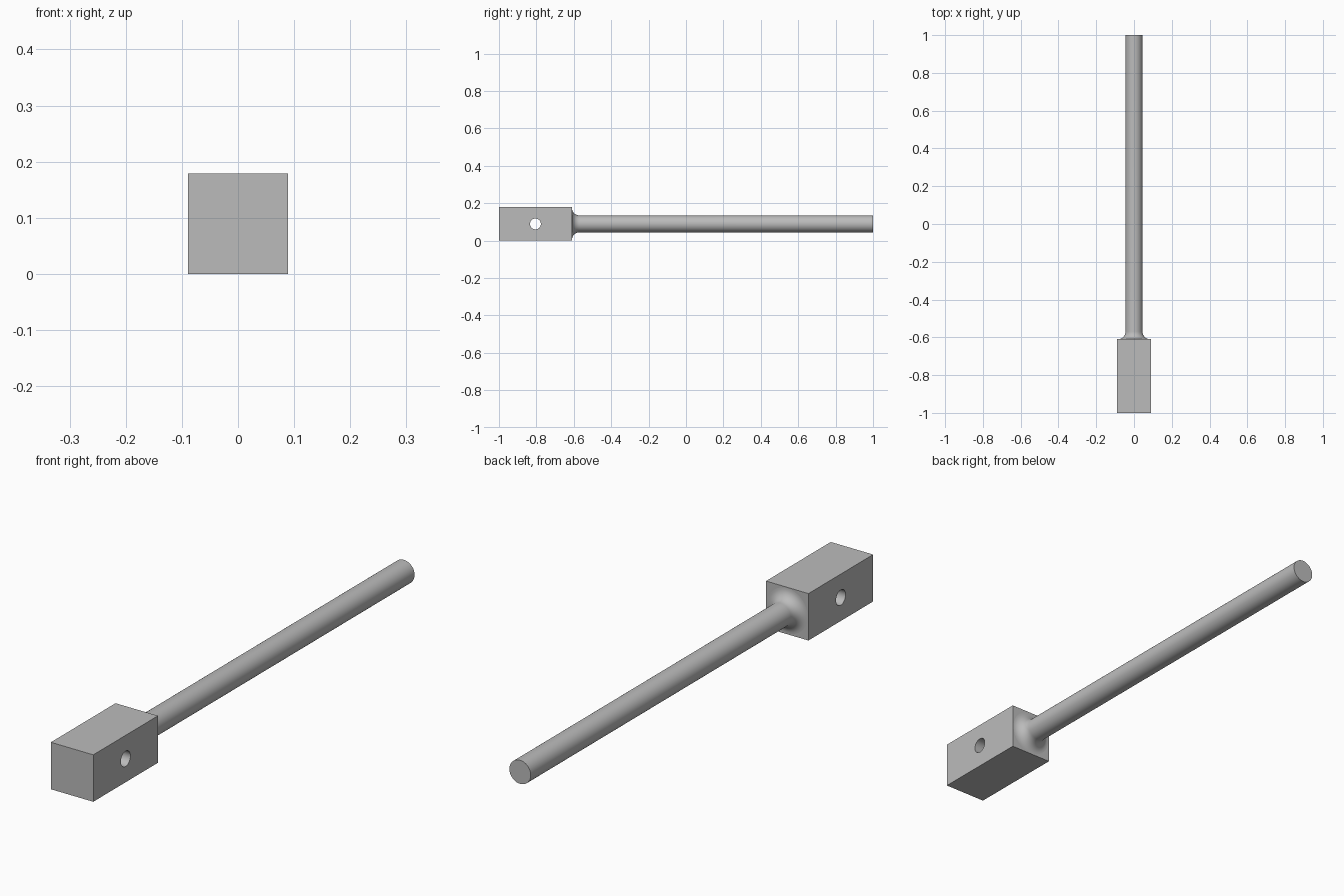
import bpy
import bmesh
from math import sin, cos, pi, radians
from mathutils import Matrix, Vector

cube = bpy.data.objects.get("Cube")
if cube:
    bpy.data.objects.remove(cube, do_unlink=True)

SIDE = 0.179          # square section of the head
MID = SIDE / 2        # height of the shared axis
HEAD_END = -0.61      # where the head meets the rod
ROD = 0.045           # rod radius
FILLET = 0.041        # fillet radius at the joint

steel = bpy.data.materials.new("plain grey")
steel.use_nodes = True
grey = (0.5, 0.5, 0.5, 1)
steel.diffuse_color = grey
steel.node_tree.nodes["Principled BSDF"].inputs["Base Color"].default_value = grey


def make_object(name, bm):
    bmesh.ops.recalc_face_normals(bm, faces=bm.faces)
    mesh = bpy.data.meshes.new(name)
    bm.to_mesh(mesh)
    bm.free()
    mesh.materials.append(steel)
    obj = bpy.data.objects.new(name, mesh)
    bpy.context.collection.objects.link(obj)
    return obj


def activate(obj):
    bpy.ops.object.select_all(action='DESELECT')
    obj.select_set(True)
    bpy.context.view_layer.objects.active = obj


# Square head
length = HEAD_END + 1
bm = bmesh.new()
place = Matrix.Translation((0, -1 + length / 2, MID))
bmesh.ops.create_cube(bm, size=1, matrix=place @ Matrix.Diagonal((SIDE, length, SIDE, 1)))
head = make_object("square_head", bm)

# Cross hole through the head
bm = bmesh.new()
bmesh.ops.create_cone(bm, cap_ends=True, segments=48, radius1=0.029, radius2=0.029,
                      depth=SIDE * 2, matrix=place @ Matrix.Rotation(pi / 2, 4, 'Y'))
cutter = make_object("hole_cutter", bm)
cutter.hide_render = True
cut = head.modifiers.new("cross_hole", 'BOOLEAN')
cut.object = cutter
cut.solver = 'EXACT'
activate(head)
bpy.ops.object.modifier_apply(modifier=cut.name)
bpy.data.objects.remove(cutter, do_unlink=True)

# Round rod with a concave fillet, turned around the long axis
profile = []
for i in range(11):
    a = pi / 2 * i / 10
    profile.append((ROD + FILLET * (1 - sin(a)), HEAD_END + FILLET * (1 - cos(a))))
profile += [(ROD, 1), (0, 1)]
bm = bmesh.new()
verts = [bm.verts.new((r, y, MID)) for r, y in profile]
edges = [bm.edges.new(pair) for pair in zip(verts, verts[1:])]
bmesh.ops.spin(bm, geom=verts + edges, cent=Vector((0, 0, MID)), axis=(0, 1, 0),
               angle=2 * pi, steps=64)
bmesh.ops.remove_doubles(bm, verts=bm.verts, dist=0.0001)
rod = make_object("round_rod", bm)

# Smooth the curved walls and keep the corners sharp
for obj in (head, rod):
    activate(obj)
    bpy.ops.object.shade_smooth_by_angle(angle=radians(30))
